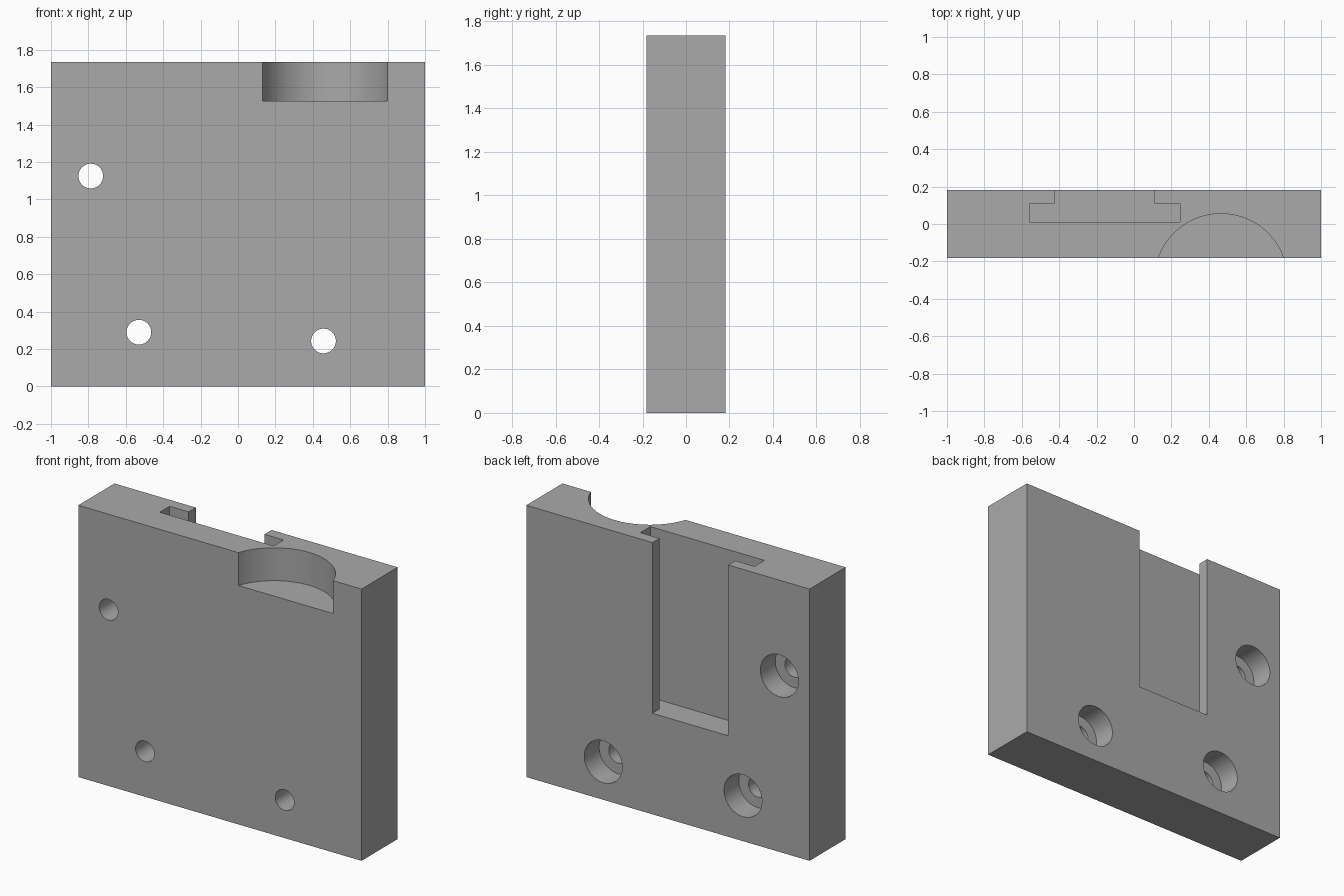
import bpy
import math

default = bpy.data.objects.get("Cube")
if default:
    bpy.data.objects.remove(default, do_unlink=True)

HEIGHT, HALF_DEPTH = 1.735, 0.182

grey = bpy.data.materials.new("mid grey")
grey.use_nodes = True
grey.diffuse_color = (0.4, 0.4, 0.4, 1)
grey.node_tree.nodes["Principled BSDF"].inputs["Base Color"].default_value = grey.diffuse_color


def box(name, low, high):
    bpy.ops.mesh.primitive_cube_add(size=1, location=[(a + b) / 2 for a, b in zip(low, high)])
    ob = bpy.context.object
    ob.name = name
    ob.scale = [b - a for a, b in zip(low, high)]
    bpy.ops.object.transform_apply(location=False, rotation=False, scale=True)
    ob.data.materials.append(grey)
    return ob


def cylinder(name, radius, depth, centre, tilt=0.0, sides=64):
    bpy.ops.mesh.primitive_cylinder_add(vertices=sides, radius=radius, depth=depth,
                                        location=centre, rotation=(tilt, 0, 0))
    ob = bpy.context.object
    ob.name = name
    ob.data.materials.append(grey)
    return ob


plate = box("plate", (-1, -HALF_DEPTH, 0), (1, HALF_DEPTH, HEIGHT))
cutters = []

# T-slot open at the top, with its narrow neck on the back
FLOOR, OVER = 0.645, HEIGHT + 0.2
cutters.append(box("slot_cutter", (-0.56, 0.01, FLOOR), (0.245, 0.11, OVER)))
cutters.append(box("slot_neck_cutter", (-0.425, 0.06, FLOOR), (0.11, 0.4, OVER)))

# Round pocket in the front top edge
cutters.append(cylinder("pocket_cutter", 0.355, 0.6, (0.465, -0.3, 1.525 + 0.3), sides=128))

# Screw holes, counterbored from the back
BORE_DEPTH = 0.15
for i, (x, z) in enumerate([(-0.787, 1.125), (-0.53, 0.29), (0.457, 0.243)]):
    cutters.append(cylinder(f"hole_cutter_{i}", 0.066, 1, (x, 0, z), math.pi / 2))
    cutters.append(cylinder(f"bore_cutter_{i}", 0.134, 0.4,
                            (x, HALF_DEPTH - BORE_DEPTH + 0.2, z), math.pi / 2))

# Cut everything, apply, and drop the cutters
bpy.ops.object.select_all(action="DESELECT")
bpy.context.view_layer.objects.active = plate
plate.select_set(True)
for cutter in cutters:
    cutter.hide_render = True
    mod = plate.modifiers.new(cutter.name, "BOOLEAN")
    mod.operation = "DIFFERENCE"
    mod.solver = "EXACT"
    mod.object = cutter
    bpy.ops.object.modifier_apply(modifier=mod.name)
for cutter in cutters:
    bpy.data.objects.remove(cutter, do_unlink=True)

bpy.ops.object.shade_smooth_by_angle(angle=math.radians(30))
